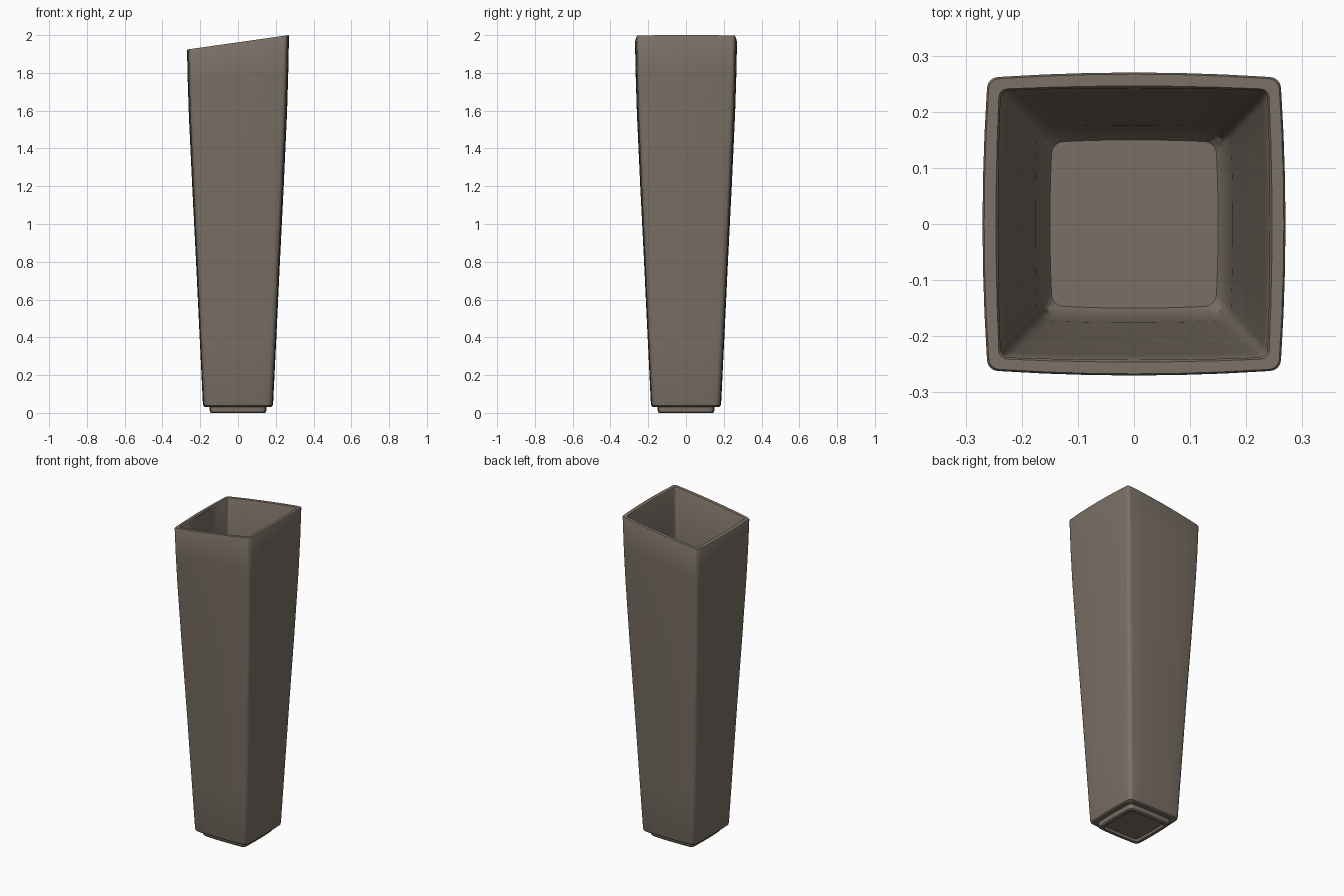
import bpy, bmesh, math

if "Cube" in bpy.data.objects:
    bpy.data.objects.remove(bpy.data.objects["Cube"])

# Material
clay = bpy.data.materials.new("brown_grey_clay")
clay.diffuse_color = (0.195, 0.162, 0.130, 1)
clay.use_nodes = True
clay.node_tree.nodes["Principled BSDF"].inputs["Base Color"].default_value = clay.diffuse_color


def ring_points(half, radius, bulge):
    """Rounded square outline with slightly bowed sides."""
    pts = []
    core = half - bulge - radius
    for q in range(4):
        base = q * math.pi / 2
        c, s = math.cos(base), math.sin(base)
        local = [(half - bulge * (k / 3) ** 2, core * k / 3) for k in (-2, -1, 0, 1, 2)]
        for i in range(5):
            a = i * math.pi / 8
            local.append((core + radius * math.cos(a), core + radius * math.sin(a)))
        pts += [(x * c - y * s, x * s + y * c) for x, y in local]
    return pts


def loft(name, rings):
    """Skin a list of (z, half width, corner radius, bulge) and cap both ends."""
    bm = bmesh.new()
    loops = []
    for z, half, radius, bulge in rings:
        loop = []
        for x, y in ring_points(half, radius, bulge):
            slope = 0.038 * (x / 0.268 - 1) * (z / 2) ** 4   # slanted mouth
            loop.append(bm.verts.new((x, y, z + slope)))
        loops.append(loop)
    n = len(loops[0])
    for a, b in zip(loops, loops[1:]):
        for i in range(n):
            j = (i + 1) % n
            bm.faces.new((a[i], a[j], b[j], b[i]))
    bm.faces.new(list(reversed(loops[0])))
    bm.faces.new(loops[-1])
    bmesh.ops.recalc_face_normals(bm, faces=bm.faces)
    mesh = bpy.data.meshes.new(name)
    bm.to_mesh(mesh)
    bm.free()
    obj = bpy.data.objects.new(name, mesh)
    bpy.context.collection.objects.link(obj)
    mesh.materials.append(clay)
    bpy.context.view_layer.objects.active = obj
    obj.select_set(True)
    bpy.ops.object.shade_smooth_by_angle(angle=math.radians(35))
    obj.select_set(False)
    return obj


# Vase: recessed underside, foot, outer wall, rim, inner wall, floor
loft("vase", [
    (0.014, 0.120, 0.015, 0.002),
    (0.000, 0.126, 0.015, 0.002),
    (0.000, 0.144, 0.020, 0.003),
    (0.006, 0.149, 0.022, 0.003),
    (0.032, 0.151, 0.022, 0.003),
    (0.032, 0.176, 0.026, 0.004),
    (0.038, 0.183, 0.028, 0.004),
    (0.050, 0.186, 0.028, 0.004),
    (0.400, 0.203, 0.028, 0.005),
    (0.800, 0.222, 0.027, 0.006),
    (1.200, 0.242, 0.026, 0.007),
    (1.600, 0.260, 0.024, 0.008),
    (1.800, 0.266, 0.022, 0.008),
    (1.994, 0.270, 0.020, 0.008),
    (2.000, 0.267, 0.019, 0.008),
    (2.000, 0.246, 0.016, 0.005),
    (1.994, 0.242, 0.016, 0.004),
    (1.600, 0.233, 0.018, 0.004),
    (1.000, 0.206, 0.020, 0.004),
    (0.400, 0.176, 0.022, 0.003),
    (0.085, 0.163, 0.022, 0.003),
    (0.065, 0.150, 0.022, 0.003),
])
